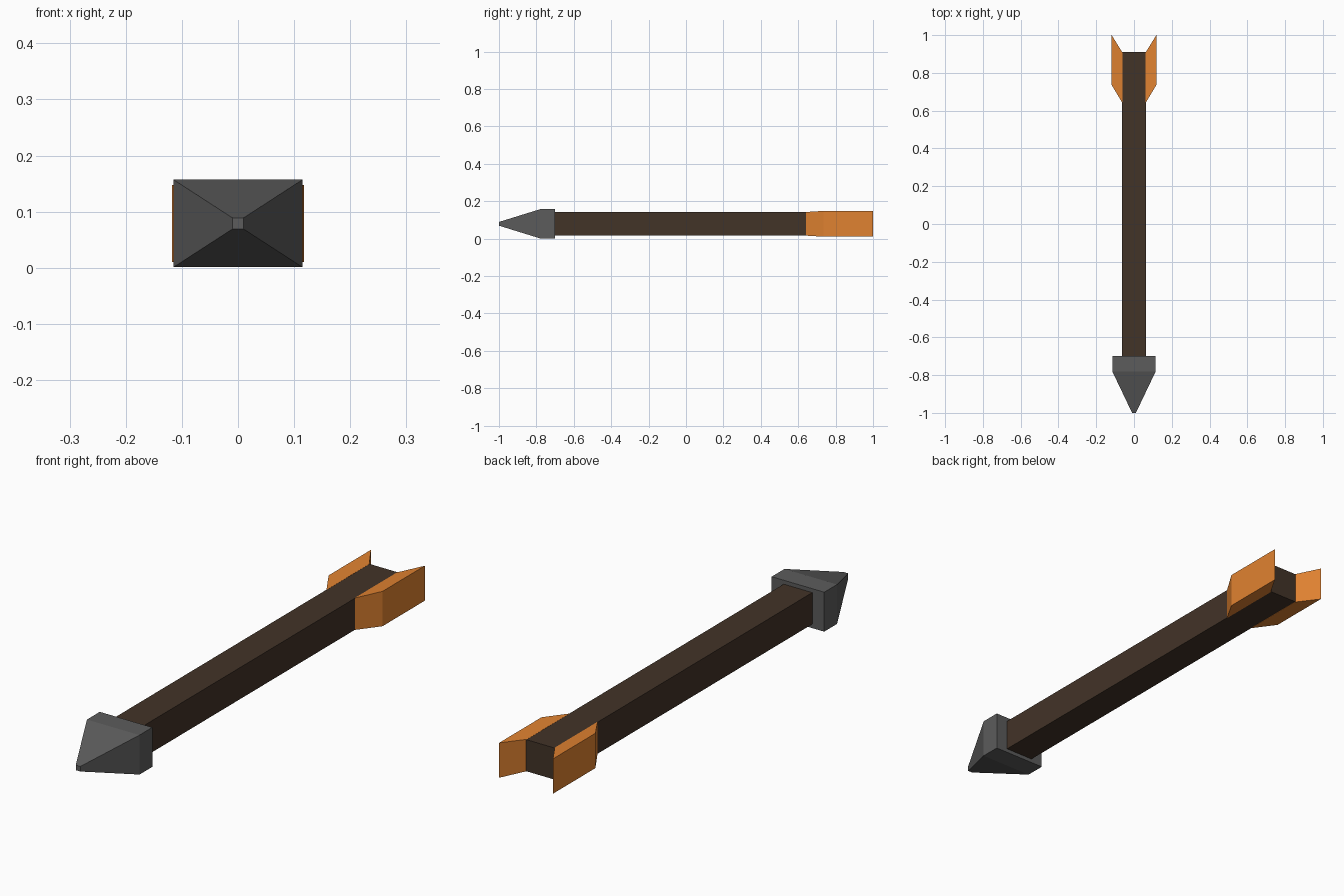
import bpy, bmesh

if "Cube" in bpy.data.objects:
    bpy.data.objects.remove(bpy.data.objects["Cube"])

MID = 0.079  # height of the arrow's axis


def material(name, rgb):
    linear = [c / 12.92 if c <= 0.04045 else ((c + 0.055) / 1.055) ** 2.4 for c in rgb]
    mat = bpy.data.materials.new(name)
    mat.diffuse_color = (*linear, 1)
    mat.use_nodes = True
    mat.node_tree.nodes["Principled BSDF"].inputs["Base Color"].default_value = mat.diffuse_color
    return mat


def loft(name, rings, mat):
    """Join four-cornered rings of points into a closed solid."""
    bm = bmesh.new()
    loops = [[bm.verts.new(p) for p in ring] for ring in rings]
    for a, b in zip(loops, loops[1:]):
        for i in range(4):
            j = (i + 1) % 4
            bm.faces.new((a[i], a[j], b[j], b[i]))
    bm.faces.new(loops[0])
    bm.faces.new(loops[-1])
    bmesh.ops.recalc_face_normals(bm, faces=bm.faces)
    mesh = bpy.data.meshes.new(name)
    bm.to_mesh(mesh)
    bm.free()
    mesh.materials.append(mat)
    obj = bpy.data.objects.new(name, mesh)
    bpy.context.collection.objects.link(obj)
    return obj


def section(y, hx, hz):
    """Rectangle across the arrow at y."""
    return [(sx * hx, y, MID + sz * hz) for sx, sz in ((-1, -1), (1, -1), (1, 1), (-1, 1))]


wood = material("dark wood", (0.26, 0.20, 0.155))
iron = material("dark iron", (0.36, 0.36, 0.36))
feather = material("orange feather", (0.88, 0.51, 0.19))

# Square shaft
loft("shaft", [section(-0.71, 0.0625, 0.0625), section(0.91, 0.0625, 0.0625)], wood)

# Blunt-tipped arrow head with a short straight collar
loft("arrow_head", [section(-1.0, 0.01, 0.01), section(-0.78, 0.115, 0.078),
                    section(-0.70, 0.115, 0.078)], iron)

# Swept feathers, slightly taller at their outer edge
for side, label in ((-1, "left"), (1, "right")):
    rings = []
    for x, y0, y1, hz in ((0.061, 0.64, 0.907, 0.063), (0.118, 0.735, 1.0, 0.069)):
        rings.append([(side * x, y0, MID - hz), (side * x, y1, MID - hz),
                      (side * x, y1, MID + hz), (side * x, y0, MID + hz)])
    loft(label + "_feather", rings, feather)
